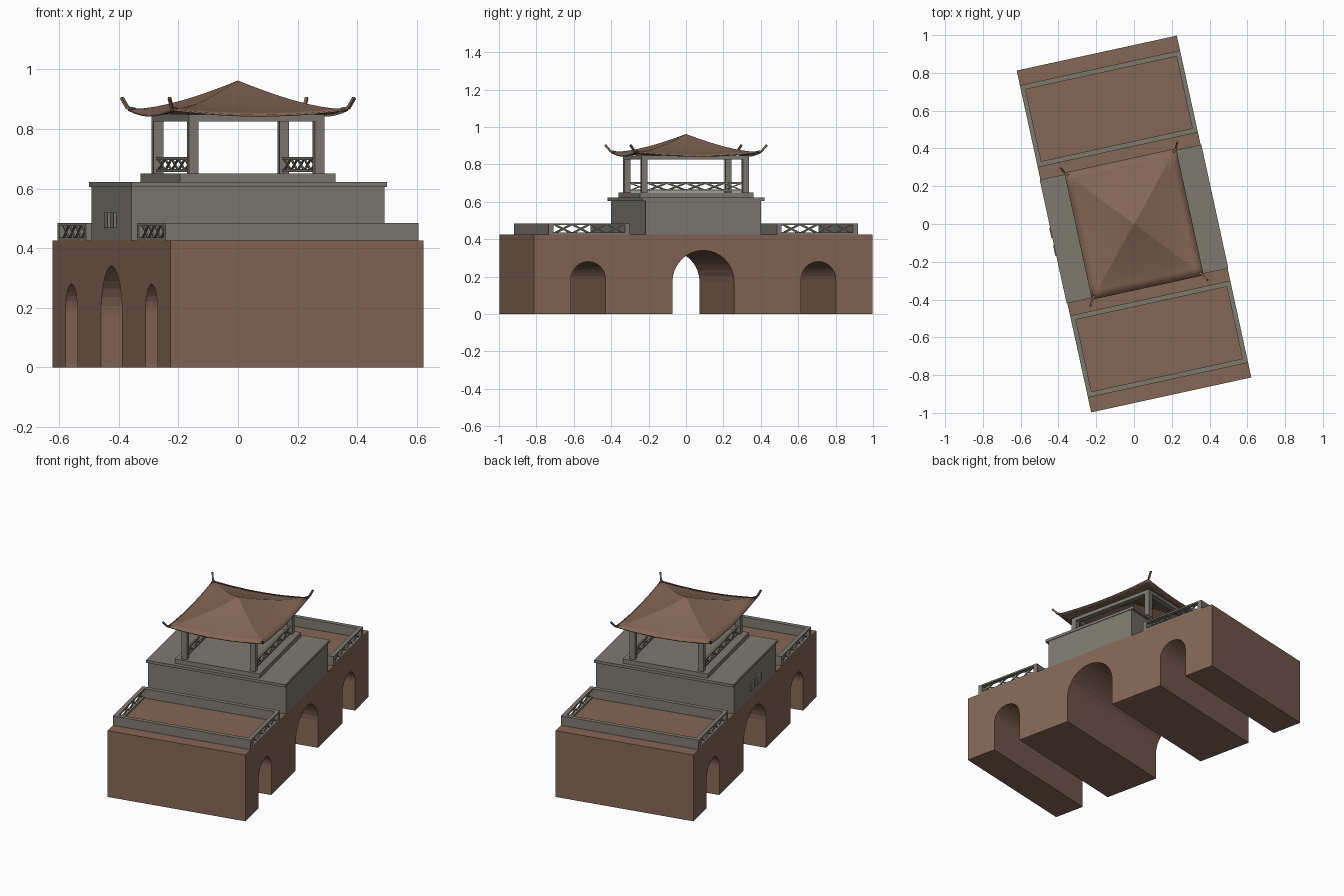
import bpy, bmesh, math
from mathutils import Matrix, Vector

cube = bpy.data.objects.get("Cube")
if cube:
    bpy.data.objects.remove(cube, do_unlink=True)

TURN = math.radians(12.3)      # whole building is turned on the ground
HALF_W, HALF_L, DECK = 0.434, 0.926, 0.425


def material(name, rgb):
    m = bpy.data.materials.new(name)
    m.use_nodes = True
    m.diffuse_color = (*rgb, 1)
    m.node_tree.nodes["Principled BSDF"].inputs["Base Color"].default_value = (*rgb, 1)
    return m


BRICK = material("brown brick", (0.235, 0.136, 0.093))
STONE = material("grey stone", (0.205, 0.195, 0.162))


def finish(bm, name, mat, smooth=None):
    bmesh.ops.recalc_face_normals(bm, faces=bm.faces[:])
    mesh = bpy.data.meshes.new(name)
    bm.to_mesh(mesh)
    bm.free()
    mesh.materials.append(mat)
    ob = bpy.data.objects.new(name, mesh)
    bpy.context.collection.objects.link(ob)
    ob.rotation_euler.z = TURN
    if smooth:
        bpy.ops.object.select_all(action="DESELECT")
        ob.select_set(True)
        bpy.context.view_layer.objects.active = ob
        bpy.ops.object.shade_smooth_by_angle(angle=math.radians(smooth))
    return ob


def add_box(bm, lo, hi):
    lo, hi = Vector(lo), Vector(hi)
    size = Matrix.Diagonal((*(hi - lo), 1))
    bmesh.ops.create_cube(bm, size=1, matrix=Matrix.Translation((lo + hi) / 2) @ size)


def add_bar(bm, a, b, width):
    a, b = Vector(a), Vector(b)
    d = b - a
    turn = d.to_track_quat("Z", "Y").to_matrix().to_4x4()
    size = Matrix.Diagonal((width, width, d.length, 1))
    bmesh.ops.create_cube(bm, size=1, matrix=Matrix.Translation((a + b) / 2) @ turn @ size)


def slab(name, half_x, half_y, z0, z1, mat=STONE):
    bm = bmesh.new()
    add_box(bm, (-half_x, -half_y, z0), (half_x, half_y, z1))
    return finish(bm, name, mat)


def lattice(bm, x, y0, y1, z0, z1, thick, cells):
    """Top and bottom rails with crossed bars between them."""
    rail = 0.01
    for z in (z0, z1 - rail):
        add_box(bm, (x - thick / 2, y0, z), (x + thick / 2, y1, z + rail))
    step = (y1 - y0) / cells
    low, high = z0 + rail / 2, z1 - rail / 2
    for i in range(cells):
        a, b = y0 + i * step, y0 + (i + 1) * step
        add_bar(bm, (x, a, low), (x, b, high), 0.006)
        add_bar(bm, (x, a, high), (x, b, low), 0.006)


# Brick base with three arched passages, drawn as a side profile
profile = [(-HALF_L, DECK), (-HALF_L, 0)]
for centre, radius, top in ((-0.63, 0.095, 0.28), (0, 0.169, 0.34), (0.63, 0.095, 0.28)):
    profile.append((centre - radius, 0))
    for i in range(17):
        a = math.pi * (1 - i / 16)
        profile.append((centre + radius * math.cos(a), top - radius + radius * math.sin(a)))
    profile.append((centre + radius, 0))
profile += [(HALF_L, 0), (HALF_L, DECK)]
bm = bmesh.new()
face = bm.faces.new([bm.verts.new((-HALF_W, y, z)) for y, z in profile])
side = bmesh.ops.extrude_face_region(bm, geom=[face])["geom"]
bmesh.ops.translate(bm, vec=(2 * HALF_W, 0, 0),
                    verts=[g for g in side if isinstance(g, bmesh.types.BMVert)])
finish(bm, "arched_base", BRICK)

# Terrace parapets: solid end walls and latticed sides
for label, s in (("front", -1), ("back", 1)):
    near, far, wall = 0.402, 0.846, 0.027
    bm = bmesh.new()
    for y in (near, far - wall):
        y0, y1 = sorted((s * y, s * (y + wall)))
        add_box(bm, (-HALF_W, y0, DECK), (HALF_W, y1, 0.485))
    finish(bm, label + "_parapet_walls", STONE)
    bm = bmesh.new()
    y0, y1 = sorted((s * (near + wall), s * (far - wall)))
    for x in (-1, 1):
        lattice(bm, x * (HALF_W - 0.0125), y0, y1, DECK, 0.485, 0.025, 4)
    finish(bm, label + "_parapet_lattice", STONE)

# Stone storey, its cap and the pavilion plinth
slab("stone_storey", HALF_W, 0.315, DECK, 0.605)
slab("storey_cap", 0.438, 0.335, 0.605, 0.622)
slab("pavilion_plinth", 0.267, 0.31, 0.622, 0.65)

# Pair of small plates on one side of the storey
bm = bmesh.new()
for y in (-0.048, 0.048):
    add_box(bm, (-HALF_W - 0.009, y - 0.028, 0.467), (-HALF_W, y + 0.028, 0.52))
finish(bm, "wall_plates", STONE)

# Pavilion posts, beams and side railings
PX, PY, HALF_POST = 0.216, 0.277, 0.0165
bm = bmesh.new()
for x in (-PX, PX):
    for y in (-PY, PY):
        add_box(bm, (x - HALF_POST, y - HALF_POST, 0.65), (x + HALF_POST, y + HALF_POST, 0.83))
finish(bm, "pavilion_posts", STONE)

bm = bmesh.new()
for s in (-1, 1):
    x, y, h = s * PX, s * PY, HALF_POST
    add_box(bm, (x - h, -PY - h, 0.825), (x + h, PY + h, 0.848))
    add_box(bm, (-PX + h, y - h, 0.825), (PX - h, y + h, 0.848))
finish(bm, "pavilion_beams", STONE)

bm = bmesh.new()
for x in (-PX, PX):
    lattice(bm, x, -PY + HALF_POST, PY - HALF_POST, 0.655, 0.705, 0.012, 5)
finish(bm, "pavilion_railings", STONE)

# Sweeping hipped roof: four curved sides rising to a point
RX, RY, APEX, RINGS, COLS = 0.303, 0.344, 0.962, 8, 12
bm = bmesh.new()


def roof_point(r, t, quarter):
    x, y = ((t, -1), (1, t), (-t, 1), (-1, -t))[quarter]
    drop = 0.115 * (1 - (1 - r) ** 1.3)
    return (x * r * RX, y * r * RY, APEX - drop + 0.02 * r ** 3 * t * t)


for q in range(4):
    rows = [[bm.verts.new(roof_point(i / RINGS, -1 + 2 * j / COLS, q)) for j in range(COLS + 1)]
            for i in range(1, RINGS + 1)]
    tip = bm.verts.new((0, 0, APEX))
    for j in range(COLS):
        bm.faces.new((tip, rows[0][j], rows[0][j + 1]))
        for a, b in zip(rows, rows[1:]):
            bm.faces.new((a[j], b[j], b[j + 1], a[j + 1]))
bmesh.ops.remove_doubles(bm, verts=bm.verts[:], dist=0.0001)
roof = finish(bm, "hipped_roof", BRICK, 25)
shell = roof.modifiers.new("thickness", "SOLIDIFY")
shell.thickness = 0.006
shell.offset = -1

# Upturned horns at the roof corners
bm = bmesh.new()
for x in (-1, 1):
    for y in (-1, 1):
        points = [(x * u, y * v, z) for u, v, z in
                  ((0.285, 0.325, 0.866), (0.303, 0.347, 0.87), (0.317, 0.374, 0.904))]
        add_bar(bm, points[0], points[1], 0.01)
        add_bar(bm, points[1], points[2], 0.01)
finish(bm, "roof_horns", BRICK)
